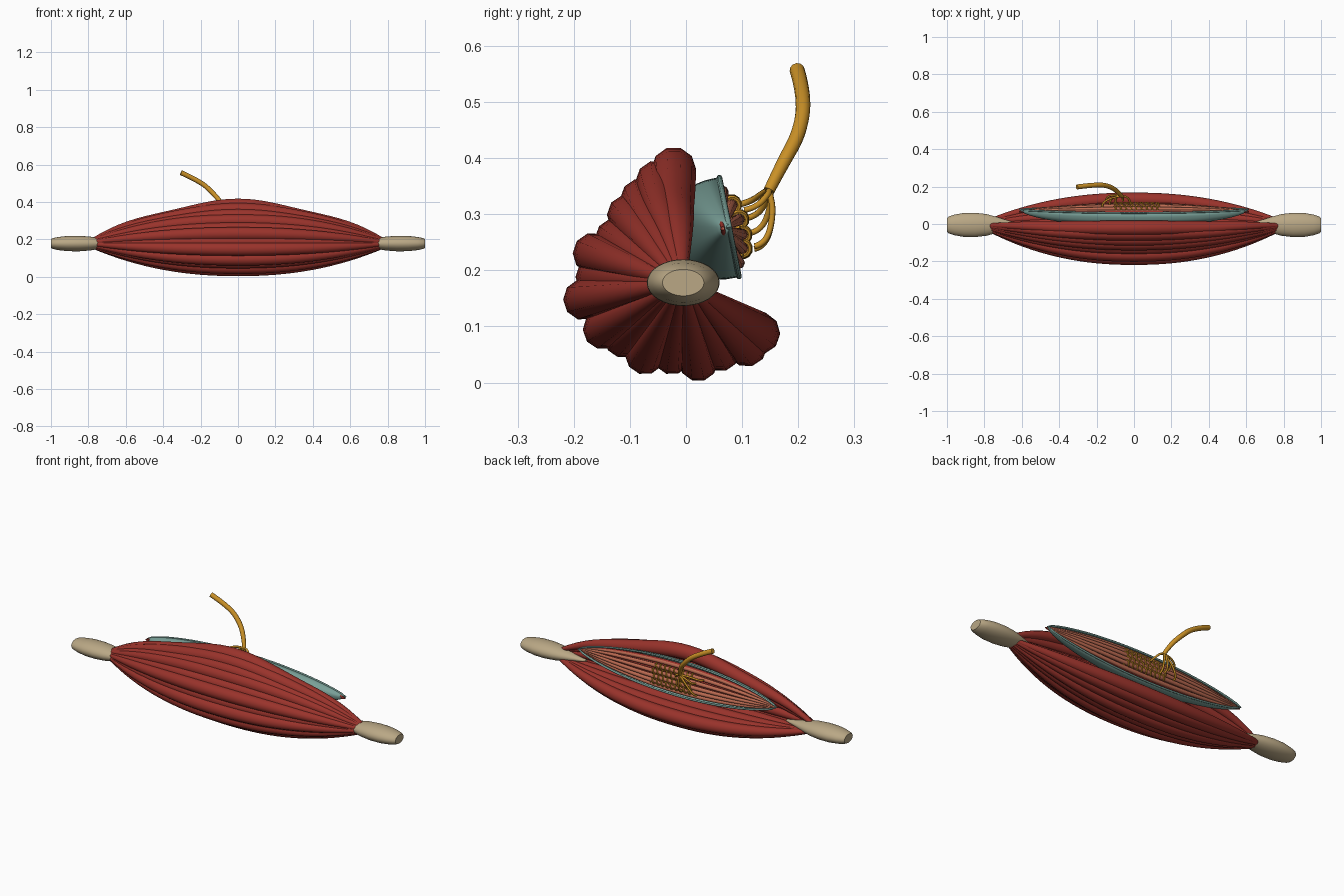
import bpy, bmesh, math
from math import sin, cos, pi
from mathutils import Vector

cube = bpy.data.objects.get("Cube")
if cube:
    bpy.data.objects.remove(cube)


def material(name, rgb):
    m = bpy.data.materials.new(name)
    m.use_nodes = True
    col = [(c / 255) ** 2.2 for c in rgb] + [1]
    m.diffuse_color = col
    m.node_tree.nodes["Principled BSDF"].inputs["Base Color"].default_value = col
    return m


RED = material("muscle red", (152, 54, 47))
TEAL = material("sheath teal", (120, 158, 150))
BEIGE = material("tendon beige", (184, 166, 132))
GOLD = material("nerve gold", (200, 143, 43))
SALMON = material("inner fibre salmon", (186, 106, 82))


def tube(name, points, radii, mat, sides=3, kind='POLY', cyclic=False):
    """Sweep a round section along points, then turn it into a mesh."""
    cu = bpy.data.curves.new(name, 'CURVE')
    cu.dimensions = '3D'
    cu.bevel_depth = 1
    cu.bevel_resolution = sides
    cu.use_fill_caps = True
    cu.resolution_u = 6
    sp = cu.splines.new(kind)
    sp.points.add(len(points) - 1)
    for i, p in enumerate(points):
        sp.points[i].co = (*p, 1)
        sp.points[i].radius = radii[i] if isinstance(radii, list) else radii
    sp.use_cyclic_u = cyclic
    if kind == 'NURBS':
        sp.order_u = 3
        sp.use_endpoint_u = True
    ob = bpy.data.objects.new(name, cu)
    bpy.context.collection.objects.link(ob)
    cu.materials.append(mat)
    bpy.ops.object.select_all(action='DESELECT')
    bpy.context.view_layer.objects.active = ob
    ob.select_set(True)
    bpy.ops.object.convert(target='MESH')
    ob = bpy.context.object
    bpy.ops.object.shade_smooth_by_angle(angle=math.radians(50))
    return ob


def finish(name, bm, mat):
    bmesh.ops.recalc_face_normals(bm, faces=bm.faces)
    me = bpy.data.meshes.new(name)
    bm.to_mesh(me)
    bm.free()
    me.materials.append(mat)
    ob = bpy.data.objects.new(name, me)
    bpy.context.collection.objects.link(ob)
    bpy.context.view_layer.objects.active = ob
    bpy.ops.object.select_all(action='DESELECT')
    ob.select_set(True)
    bpy.ops.object.shade_smooth_by_angle(angle=math.radians(40))
    return ob


def spaced(half, n):
    return [half * (2 * i / n - 1) for i in range(n + 1)]


CY, CZ = -0.005, 0.178

# Tendons: flattened tapering stubs at both ends
stations = [(0.62, 0.008), (0.68, 0.026), (0.74, 0.045), (0.79, 0.058), (0.85, 0.065),
            (0.91, 0.064), (0.96, 0.055), (0.99, 0.045), (1.0, 0.037)]
for side, label in ((1, "left"), (-1, "right")):
    bm = bmesh.new()
    rings = [[bm.verts.new((side * x, CY + w * cos(2 * pi * k / 32), CZ + 0.64 * w * sin(2 * pi * k / 32)))
              for k in range(32)] for x, w in stations]
    for a, b in zip(rings, rings[1:]):
        for k in range(32):
            bm.faces.new((a[k], a[k - 1], b[k - 1], b[k]))
    bm.faces.new(rings[0])
    bm.faces.new(rings[-1])
    finish(label + "_tendon", bm, BEIGE)


def muscle_fibre(name, y, z, r, hook=0.0):
    """Spindle running from tendon to tendon, fattest at the middle (y, z)."""
    d = Vector((y - CY, z - CZ))
    end = d.normalized() * 0.025
    pts, rad = [], []
    for x in spaced(0.78, 32):
        t = abs(x) / 0.78
        f = 1 - t ** 2.2
        fz = f * (1 - hook * sin(pi * t) ** 2)
        shift = hook * 0.35 * max(0, t - 0.55) * (1 - t)
        pts.append((x, CY + end.x + (d.x - end.x) * f + shift, CZ + end.y * 0.7 + (d.y - end.y * 0.7) * fz))
        rad.append(r * (0.25 + 0.75 * f))
    tube(name, pts, rad, RED)


# Outer muscle fibres, wrapped around the open back
outer = [(.130, .088, .038), (.108, .065, .037), (.062, .053, .033), (.022, .037, .035), (-.025, .048, .034),
         (-.073, .050, .036), (-.112, .078, .034), (-.148, .095, .036), (-.182, .148, .037),
         (-.163, .188, .034), (-.165, .230, .037), (-.128, .258, .034), (-.104, .298, .037),
         (-.082, .328, .035), (-.052, .358, .038)]
for i, (y, z, r) in enumerate(outer):
    muscle_fibre(f"outer_fibre_{i + 1}", y, z, r, 0.08 if z > .3 else 0)
muscle_fibre("top_fibre", -.022, .380, .040, 0.16)

# Inner muscle fibres filling the bundle
inner = [(.085, .105, .036), (.045, .125, .036), (.015, .090, .038), (-.035, .100, .04), (-.085, .115, .04),
         (-.11, .16, .042), (-.10, .21, .042), (-.07, .255, .042), (-.05, .30, .04),
         (-.04, .16, .045), (.0, .14, .04), (-.03, .21, .04)]
for i, (y, z, r) in enumerate(inner):
    muscle_fibre(f"inner_muscle_{i + 1}", y, z, r)

# Sheath frame: along = down the opening, out = facing away from the bundle
CENTRE = Vector((0, 0.077, 0.277))
ALONG = Vector((0, 0.193, -0.981))
OUT = Vector((0, 0.981, 0.193))
HALF = 0.61


def lens(x, power=0.75):
    return max(0.0, 1 - (x / HALF) ** 2) ** power


def place(x, s, o):
    return CENTRE + Vector((x, 0, 0)) + ALONG * s + OUT * o


# Sheath: boxy half shell with a lens-shaped opening
bm = bmesh.new()
rows = []
for x in spaced(HALF * 0.995, 48):
    h, depth = 0.089 * lens(x), 0.085 * lens(x, 0.6)
    row = []
    for k in range(21):
        a = pi * k / 20
        c = cos(a)
        row.append(bm.verts.new(place(x, h * math.copysign(abs(c) ** 0.75, c), -depth * abs(sin(a)) ** 0.65)))
    rows.append(row)
for a, b in zip(rows, rows[1:]):
    for k in range(20):
        bm.faces.new((a[k], a[k + 1], b[k + 1], b[k]))
sheath = finish("sheath", bm, TEAL)
wall = sheath.modifiers.new("wall", 'SOLIDIFY')
wall.thickness = 0.004
wall.offset = 0

# Rolled rim around the opening
xs = spaced(HALF, 48)
rim = [place(x, 0.09 * lens(x), 0) for x in xs] + [place(x, -0.09 * lens(x), 0) for x in xs[-2:0:-1]]
tube("sheath_rim", rim, 0.005, TEAL, 2, cyclic=True)


# Fine fibres inside the sheath
def fine_point(x, s, bulge):
    return place(x, 0.082 * s * lens(x, 0.8), -0.012 + (bulge + 0.012) * lens(x))


def fine_radius(x, r):
    return r * (0.25 + 0.75 * lens(x))


def fine_fibre(name, s, bulge, r, mat):
    xs = spaced(0.615, 32)
    tube(name, [fine_point(x, s, bulge) for x in xs], [fine_radius(x, r) for x in xs], mat, 2)


fine = [(-.78, .0), (-.47, .012), (-.12, .020), (.22, .020), (.52, .016), (.80, .004)]
for i, (s, bulge) in enumerate(fine):
    fine_fibre(f"fine_fibre_{i + 1}", s, bulge, 0.0115, SALMON)
for i in range(6):
    fine_fibre(f"backing_fibre_{i + 1}", -.8 + .32 * i, -.006, 0.014, RED)

# Nerve coils wound around the fine fibres
for i, (s, bulge) in enumerate(fine[1:5]):
    turns, steps = 9, 12
    path = []
    for k in range(turns * steps + 1):
        x = -0.11 + 0.25 * k / (turns * steps) + 0.01 * (i % 2)
        a = 2 * pi * k / steps
        r = fine_radius(x, 0.0115) + 0.003
        path.append(fine_point(x, s, bulge) + ALONG * r * cos(a) + OUT * r * sin(a))
    tube(f"nerve_coil_{i + 1}", path, 0.0042, GOLD, 1)

# Nerve branches fanning out to the coils
joint = Vector((-0.065, 0.148, 0.342))
for i, (x, s, bulge) in enumerate([(-.17, -.47, .012), (-.13, -.12, .02), (-.10, .22, .022),
                                   (-.06, .52, .026), (-.02, -.3, .02), (-.15, .6, .026)]):
    tip = fine_point(x, s, bulge) + OUT * 0.012
    mid = (joint + tip) / 2 + OUT * 0.022 + Vector((0, 0, 0.008))
    tube(f"nerve_branch_{i + 1}", [joint + Vector((-.004, .003, .008)), joint, mid, tip + OUT * 0.022, tip],
         0.0055, GOLD, 2, 'NURBS')

# Nerve trunk curving up and away
trunk = [joint, (-.085, .172, .39), (-.13, .203, .445), (-.20, .212, .51), (-.305, .198, .557)]
tube("nerve_trunk", trunk, [.010, .012, .013, .013, .0135], GOLD, 4, 'NURBS')
